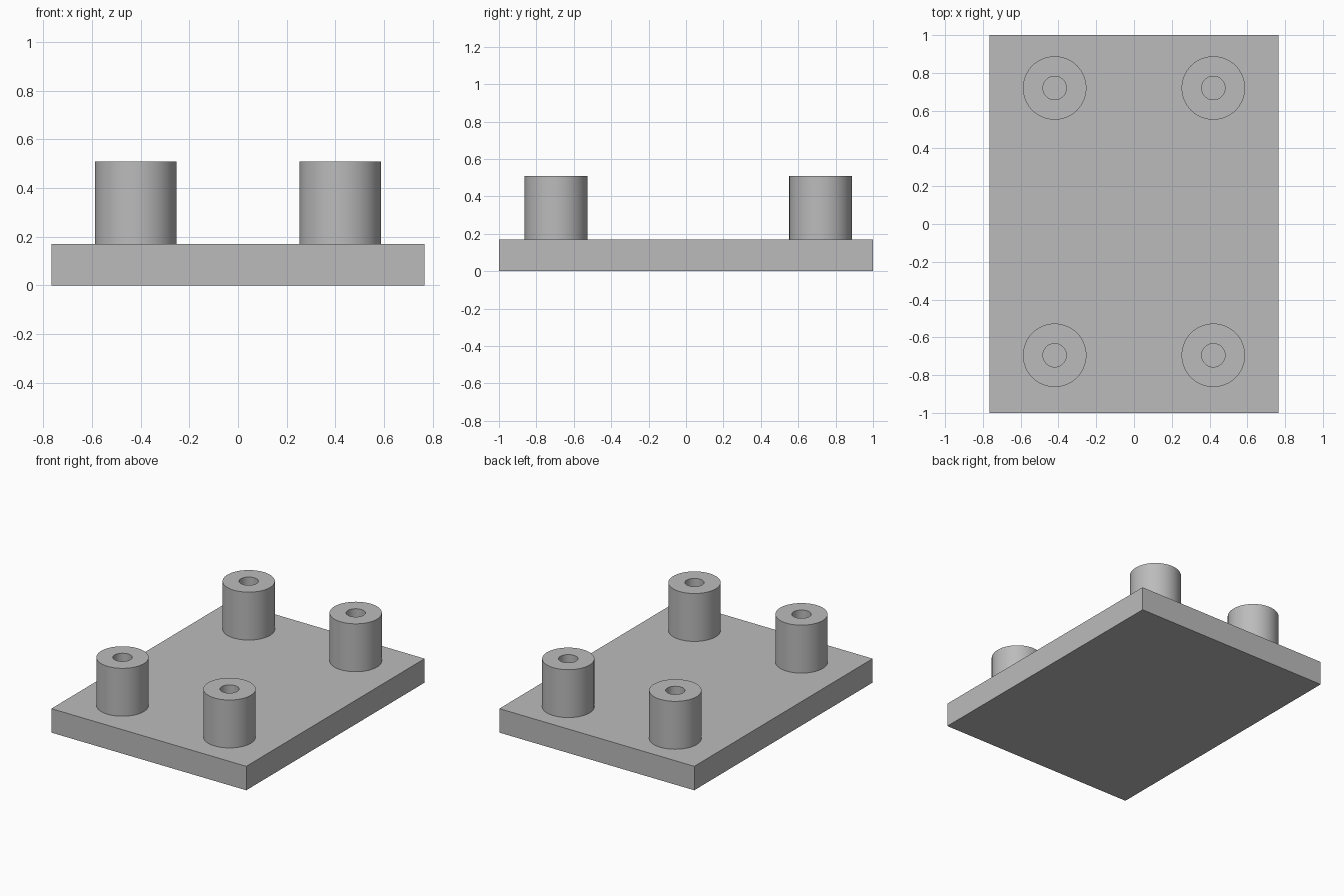
import bpy, bmesh, math
from mathutils import Matrix, Vector

cube = bpy.data.objects.get("Cube")
if cube:
    bpy.data.objects.remove(cube, do_unlink=True)

PLATE_TOP, BOSS_TOP = 0.17, 0.51
OUTER, INNER = 0.168, 0.062

grey = bpy.data.materials.new("plain grey")
grey.use_nodes = True
colour = (0.5, 0.5, 0.5, 1)
grey.diffuse_color = colour
grey.node_tree.nodes["Principled BSDF"].inputs["Base Color"].default_value = colour


def add_object(name, bm):
    bmesh.ops.recalc_face_normals(bm, faces=bm.faces)
    mesh = bpy.data.meshes.new(name)
    bm.to_mesh(mesh)
    bm.free()
    mesh.materials.append(grey)
    obj = bpy.data.objects.new(name, mesh)
    bpy.context.collection.objects.link(obj)
    return obj


# Flat base plate
bm = bmesh.new()
bmesh.ops.create_cube(bm, size=1, matrix=Matrix.Translation((0, 0, PLATE_TOP / 2))
                      @ Matrix.Diagonal((1.53, 2, PLATE_TOP, 1)))
add_object("base_plate", bm)


# Hollow screw boss, its wall profile turned about a vertical axis
def add_boss(name, x, y):
    bm = bmesh.new()
    profile = [(OUTER, PLATE_TOP), (OUTER, BOSS_TOP), (INNER, BOSS_TOP), (INNER, PLATE_TOP)]
    verts = [bm.verts.new((r, 0, z)) for r, z in profile]
    edges = [bm.edges.new(pair) for pair in zip(verts, verts[1:])]
    bmesh.ops.spin(bm, geom=verts + edges, cent=Vector(), axis=(0, 0, 1),
                   angle=math.tau, steps=64, use_merge=True)
    bmesh.ops.remove_doubles(bm, verts=bm.verts, dist=0.0001)
    boss = add_object(name, bm)
    boss.location = (x, y, 0)
    bpy.ops.object.select_all(action='DESELECT')
    boss.select_set(True)
    bpy.context.view_layer.objects.active = boss
    bpy.ops.object.shade_smooth_by_angle(angle=math.radians(30))


for end, y in (("front", -0.695), ("back", 0.72)):
    for side, x in (("right", -0.42), ("left", 0.42)):
        add_boss(f"{end}_{side}_boss", x, y)
